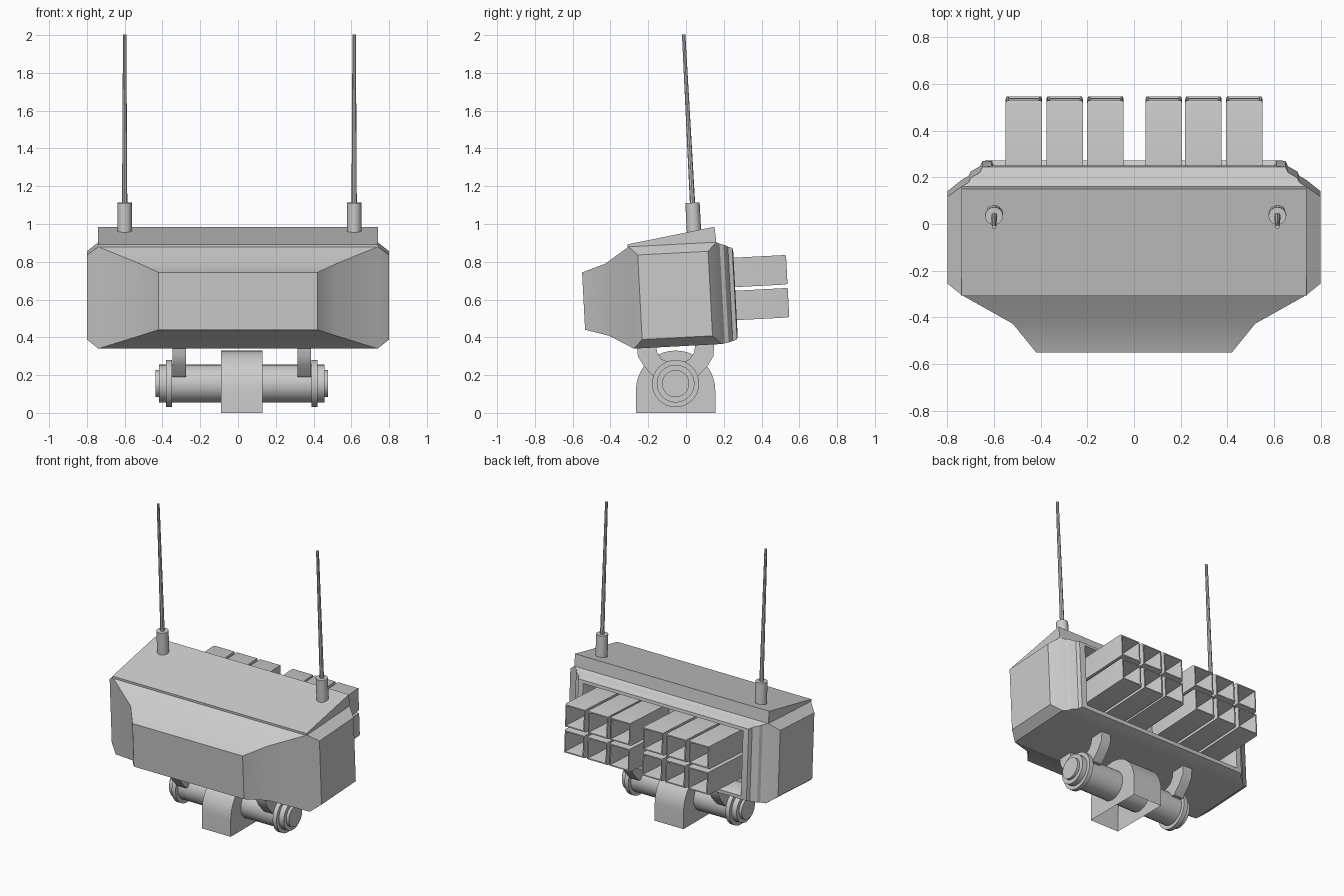
import bpy, bmesh
from math import sin, cos, pi, radians
from mathutils import Matrix, Vector

if "Cube" in bpy.data.objects:
    bpy.data.objects.remove(bpy.data.objects["Cube"])

# the launcher head and aerials lean back 3 degrees about this pivot
PIVOT = Vector((0, 0, 0.62))
TILT = Matrix.Translation(PIVOT) @ Matrix.Rotation(radians(3), 4, 'X') @ Matrix.Translation(-PIVOT)
MX = 0.02  # x centre of the mount


def finish(name, bm, tilt=False, angle=30):
    bmesh.ops.recalc_face_normals(bm, faces=bm.faces[:])
    me = bpy.data.meshes.new(name)
    bm.to_mesh(me)
    bm.free()
    if tilt:
        me.transform(TILT)
    ob = bpy.data.objects.new(name, me)
    bpy.context.collection.objects.link(ob)
    bpy.ops.object.select_all(action='DESELECT')
    ob.select_set(True)
    bpy.context.view_layer.objects.active = ob
    bpy.ops.object.shade_smooth_by_angle(angle=radians(angle))
    return ob


def loft(rings):
    """Skin a list of matching point rings and cap both ends."""
    bm = bmesh.new()
    vs = [[bm.verts.new(p) for p in r] for r in rings]
    n = len(vs[0])
    for a, b in zip(vs, vs[1:]):
        for i in range(n):
            j = (i + 1) % n
            bm.faces.new((a[i], a[j], b[j], b[i]))
    bm.faces.new(vs[0])
    bm.faces.new(vs[-1])
    bmesh.ops.recalc_face_normals(bm, faces=bm.faces[:])
    bm.normal_update()
    return bm


def rect(hx, z0, z1, y, cx=0):
    return [(cx - hx, y, z0), (cx + hx, y, z0), (cx + hx, y, z1), (cx - hx, y, z1)]


def extrude_x(profile, x0, x1):
    return loft([[(x, y, z) for y, z in profile] for x in (x0, x1)])


# housing: tapered nose, box, stepped rear frame and recess
housing = loft([rect(*r) for r in (
    (0.42, 0.468, 0.772, -0.543),
    (0.52, 0.43, 0.812, -0.418),
    (0.74, 0.355, 0.895, -0.29),
    (0.74, 0.355, 0.895, 0.175),
    (0.71, 0.358, 0.885, 0.192),
    (0.70, 0.362, 0.88, 0.212),
    (0.66, 0.368, 0.868, 0.235),
    (0.65, 0.375, 0.86, 0.258),
    (0.61, 0.40, 0.84, 0.262),
    (0.595, 0.42, 0.83, 0.225),
    (0.595, 0.42, 0.83, 0.12))])
# raised side panels
sides = [f for f in housing.faces if abs(f.calc_center_median().x) > 0.735]
bmesh.ops.inset_individual(housing, faces=sides, thickness=0.065, depth=0.06)
finish("housing", housing, True)

# wedge-shaped roof
finish("roof_wedge", extrude_x(
    [(-0.295, 0.893), (-0.295, 0.908), (0.17, 0.977), (0.175, 0.893)], -0.74, 0.74), True)

# twelve hollow square launch tubes
for row, z in enumerate((0.555, 0.73)):
    for col, x in enumerate((-0.472, -0.2975, -0.1225, 0.1275, 0.2975, 0.4725)):
        steps = ((0.078, 0.1), (0.078, 0.53), (0.074, 0.54), (0.066, 0.54), (0.062, 0.53), (0.062, 0.14))
        finish(f"launch_tube_{row}_{col}",
               loft([rect(h, z - h, z + h, y, x) for h, y in steps]), True)


def disc(axis, c, h, r, n):
    """Circle ring at height h along x or z."""
    pts = [(r * cos(2 * pi * i / n), r * sin(2 * pi * i / n)) for i in range(n)]
    if axis == 'x':
        return [(c[0] + h, c[1] + a, c[2] + b) for a, b in pts]
    return [(c[0] + a, c[1] + b, c[2] + h) for a, b in pts]


# aerials: socket and thin tapered whip
for side, x in (("left", -0.6), ("right", 0.615)):
    c = (x, 0.06, 0)
    finish("aerial_socket_" + side, loft([disc('z', c, h, 0.038, 20) for h in (0.93, 1.11)]), True)
    finish("aerial_whip_" + side, loft([disc('z', c, h, r, 8) for h, r in ((1.1, 0.014), (2.002, 0.009))]), True)

# axle with flanged ends
half = [(0.37, 0.1), (0.37, 0.125), (0.4, 0.125), (0.4, 0.1), (0.437, 0.1), (0.437, 0.072), (0.456, 0.072)]
axle = [(-h, r) for h, r in reversed(half)] + half
finish("axle", loft([disc('x', (MX, -0.055, 0.155), h, r, 32) for h, r in axle]))

# pedestal: arched block, open underneath
arch = [(-0.055 + 0.21 * cos(pi * i / 20), 0.12 + 0.21 * sin(pi * i / 20)) for i in range(21)]
block = extrude_x([(0.155, 0.0)] + arch + [(-0.265, 0.0)], MX - 0.11, MX + 0.11)
bmesh.ops.delete(block, geom=[f for f in block.faces if f.normal.z < -0.9], context='FACES_ONLY')
finish("pedestal", block)

# saddle brackets that carry the housing on the axle
arm = [(0.205, 0.37), (0.2, 0.3), (0.17, 0.25), (0.115, 0.19)]
inner = [(0.03, 0.262), (0.075, 0.285), (0.098, 0.32), (0.105, 0.37)]
right = inner + arm
saddle = [(-0.055 + a, z) for a, z in right] + [(-0.055 - a, z) for a, z in reversed(right)]
for side, s in (("left", -1), ("right", 1)):
    finish("saddle_" + side, extrude_x(saddle, MX + s * 0.296, MX + s * 0.367))
